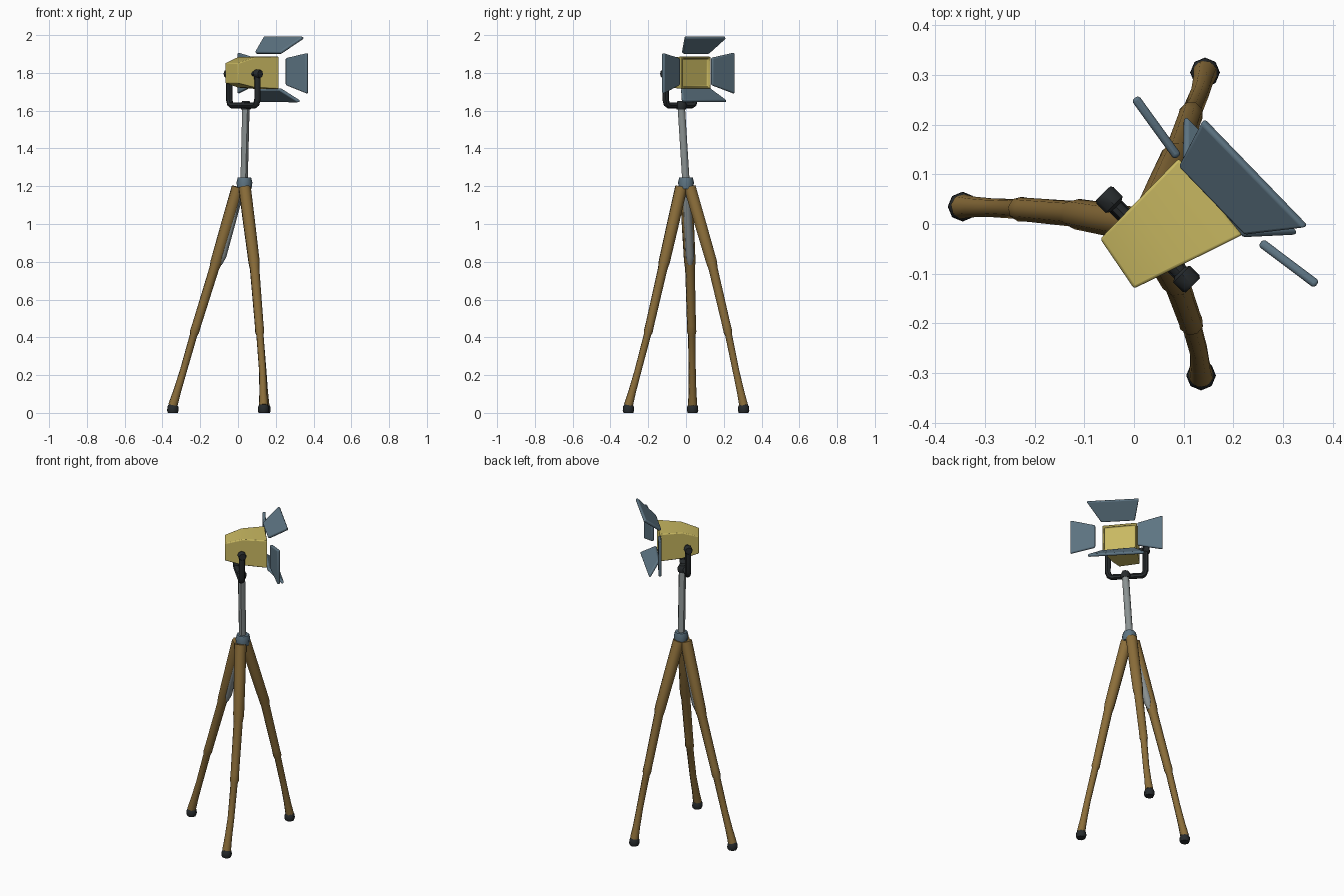
import bpy
import bmesh
import math
from mathutils import Vector

cube = bpy.data.objects.get("Cube")
if cube:
    bpy.data.objects.remove(cube, do_unlink=True)


def material(name, rgb):
    mat = bpy.data.materials.new(name)
    mat.use_nodes = True
    color = (*rgb, 1)
    mat.diffuse_color = color
    mat.node_tree.nodes["Principled BSDF"].inputs["Base Color"].default_value = color
    return mat


WOOD = material("brown_wood", (0.26, 0.155, 0.042))
YELLOW = material("yellow_paint", (0.58, 0.48, 0.12))
BLUE = material("blue_grey_metal", (0.11, 0.175, 0.225))
GREY = material("grey_metal", (0.26, 0.29, 0.29))
BLACK = material("black_rubber", (0.02, 0.024, 0.026))
WHITE = material("white_lens", (0.78, 0.77, 0.77))


def add_object(name, mesh, *mats, bevel=0):
    """Link a mesh, give it materials, an optional bevel and smooth shading."""
    obj = bpy.data.objects.new(name, mesh)
    bpy.context.collection.objects.link(obj)
    mesh.materials.clear()
    for mat in mats:
        mesh.materials.append(mat)
    if bevel:
        mod = obj.modifiers.new("Bevel", "BEVEL")
        mod.width = bevel
        mod.segments = 3
        mod.limit_method = "ANGLE"
    bpy.ops.object.select_all(action="DESELECT")
    obj.select_set(True)
    bpy.context.view_layer.objects.active = obj
    bpy.ops.object.shade_smooth_by_angle(angle=math.radians(45))
    return obj


def tube(name, path, mat):
    """Round tube through (point, radius) pairs, with closed ends."""
    curve = bpy.data.curves.new(name, "CURVE")
    curve.dimensions = "3D"
    curve.bevel_depth = 1
    curve.bevel_resolution = 2
    curve.use_fill_caps = True
    spline = curve.splines.new("POLY")
    spline.points.add(len(path) - 1)
    for sp, (point, radius) in zip(spline.points, path):
        sp.co = (*point, 1)
        sp.radius = radius
    temp = bpy.data.objects.new(name + "_path", curve)
    bpy.context.collection.objects.link(temp)
    graph = bpy.context.evaluated_depsgraph_get()
    mesh = bpy.data.meshes.new_from_object(temp.evaluated_get(graph))
    bpy.data.objects.remove(temp, do_unlink=True)
    return add_object(name, mesh, mat)


def plate(name, corners, mat, thickness=0.018):
    """Thin slab with rounded edges around a four-cornered outline."""
    a, b, c, d = (Vector(p) for p in corners)
    normal = (c - a).cross(d - b).normalized() * thickness / 2
    bm = bmesh.new()
    front = [bm.verts.new(p + normal) for p in (a, b, c, d)]
    back = [bm.verts.new(p - normal) for p in (a, b, c, d)]
    bm.faces.new(front)
    bm.faces.new(back[::-1])
    for i in range(4):
        j = (i + 1) % 4
        bm.faces.new((front[i], back[i], back[j], front[j]))
    mesh = bpy.data.meshes.new(name)
    bm.to_mesh(mesh)
    bm.free()
    return add_object(name, mesh, mat, bevel=0.007)


# Tripod legs: top, knee, shin, calf and ankle of each leg
LEGS = {
    "right_leg": [(0, 0, 1.195), (-0.115, 0.02, 0.8), (-0.23, 0.03, 0.43),
                  (-0.29, 0.033, 0.22), (-0.345, 0.035, 0.04)],
    "front_leg": [(0.035, -0.025, 1.195), (0.085, -0.115, 0.8), (0.115, -0.2, 0.43),
                  (0.13, -0.255, 0.22), (0.135, -0.305, 0.04)],
    "back_leg": [(0.035, 0.02, 1.195), (0.085, 0.135, 0.8), (0.115, 0.222, 0.43),
                 (0.133, 0.265, 0.22), (0.143, 0.305, 0.04)],
}
for name, joints in LEGS.items():
    top, knee, shin, calf, ankle = (Vector(p) for p in joints)
    tube(name, [
        (top, 0.034), (top.lerp(knee, 0.5), 0.033), (knee, 0.031),
        (knee.lerp(shin, 0.1), 0.026), (knee.lerp(shin, 0.9), 0.024),
        (shin, 0.025), (shin.lerp(calf, 0.08), 0.02), (calf, 0.019),
        (calf.lerp(ankle, 0.6), 0.021), (ankle, 0.025)], WOOD)
    # Rubber foot
    x, y, _ = ankle
    tube(name + "_foot", [((x, y, 0.045), 0.022), ((x, y, 0.032), 0.029),
                          ((x, y, 0.012), 0.03), ((x, y, 0), 0.026)], BLACK)

# Brace along the inside of one leg, collar and pole
tube("leg_brace", [((0.015, 0, 1.19), 0.022), ((-0.085, 0.02, 0.83), 0.024),
                   ((-0.098, 0.022, 0.785), 0.012)], GREY)
tube("collar", [((0.034, 0, 1.185), 0.038), ((0.034, 0, 1.22), 0.042),
                ((0.034, 0, 1.245), 0.036)], BLUE)
tube("pole", [((0.032, 0, 1.22), 0.021), ((0.042, -0.025, 1.62), 0.021)], GREY)

# U-shaped yoke with its socket and knobs
near = Vector((0.103, -0.108, 0))
far = Vector((-0.047, 0.046, 0))
up = Vector((0, 0, 1))
yoke = []
for z, shift in ((1.80, 0), (1.66, 0), (1.635, 0.04), (1.628, 0.1)):
    yoke.append((near.lerp(far, shift) + up * z, 0.017))
for z, shift in ((1.628, 0.1), (1.635, 0.04), (1.66, 0), (1.80, 0)):
    yoke.append((far.lerp(near, shift) + up * z, 0.017))
tube("yoke", yoke, BLACK)
tube("yoke_socket", [((0.042, -0.025, 1.607), 0.025), ((0.042, -0.025, 1.63), 0.03),
                     ((0.042, -0.025, 1.65), 0.02)], BLACK)
for name, arm, other in (("near_knob", near, far), ("far_knob", far, near)):
    inward = (other - arm).normalized()
    hub = arm + up * 1.795
    tube(name, [(hub - inward * 0.022, 0.02), (hub - inward * 0.016, 0.024),
                (hub + inward * 0.01, 0.024), (hub + inward * 0.016, 0.014),
                (hub + inward * 0.06, 0.014)], BLACK)

# Lamp housing: rear, middle and front sections joined by side faces
rear = (Vector((-0.068, -0.03, 0)), Vector((0, -0.13, 0)))
front = (Vector((0.09, 0.132, 0)), Vector((0.218, -0.022, 0)))
bm = bmesh.new()
rings = []
for t, low, high in ((0, 1.745, 1.852), (0.42, 1.722, 1.884), (1, 1.715, 1.886)):
    a, b = rear[0].lerp(front[0], t), rear[1].lerp(front[1], t)
    rings.append([bm.verts.new(p) for p in
                  (a + up * low, b + up * low, b + up * high, a + up * high)])
for r, s in zip(rings, rings[1:]):
    for i in range(4):
        j = (i + 1) % 4
        bm.faces.new((r[i], r[j], s[j], s[i]))
bm.faces.new(rings[0][::-1])
lens = bm.faces.new(rings[-1])
bmesh.ops.recalc_face_normals(bm, faces=bm.faces)
# Recessed lens inside a narrow rim
bmesh.ops.inset_individual(bm, faces=[lens], thickness=0.015)
bmesh.ops.inset_individual(bm, faces=[lens], thickness=0.002, depth=-0.015)
lens.material_index = 1
housing = bpy.data.meshes.new("lamp_housing")
bm.to_mesh(housing)
bm.free()
add_object("lamp_housing", housing, YELLOW, WHITE, bevel=0.007)

# Four flaps around the opening
plate("top_flap", [(0.092, 0.118, 1.905), (0.225, -0.02, 1.905),
                   (0.348, -0.005, 1.988), (0.14, 0.21, 1.988)], BLUE)
plate("bottom_flap", [(0.1, 0.125, 1.715), (0.222, -0.025, 1.715),
                      (0.328, -0.02, 1.648), (0.102, 0.215, 1.648)], BLUE)
plate("near_flap", [(0.255, -0.037, 1.735), (0.255, -0.037, 1.878),
                    (0.368, -0.122, 1.905), (0.368, -0.122, 1.69)], BLUE)
plate("far_flap", [(0.088, 0.135, 1.735), (0.088, 0.135, 1.88),
                   (0.002, 0.254, 1.907), (0.002, 0.254, 1.69)], BLUE)
